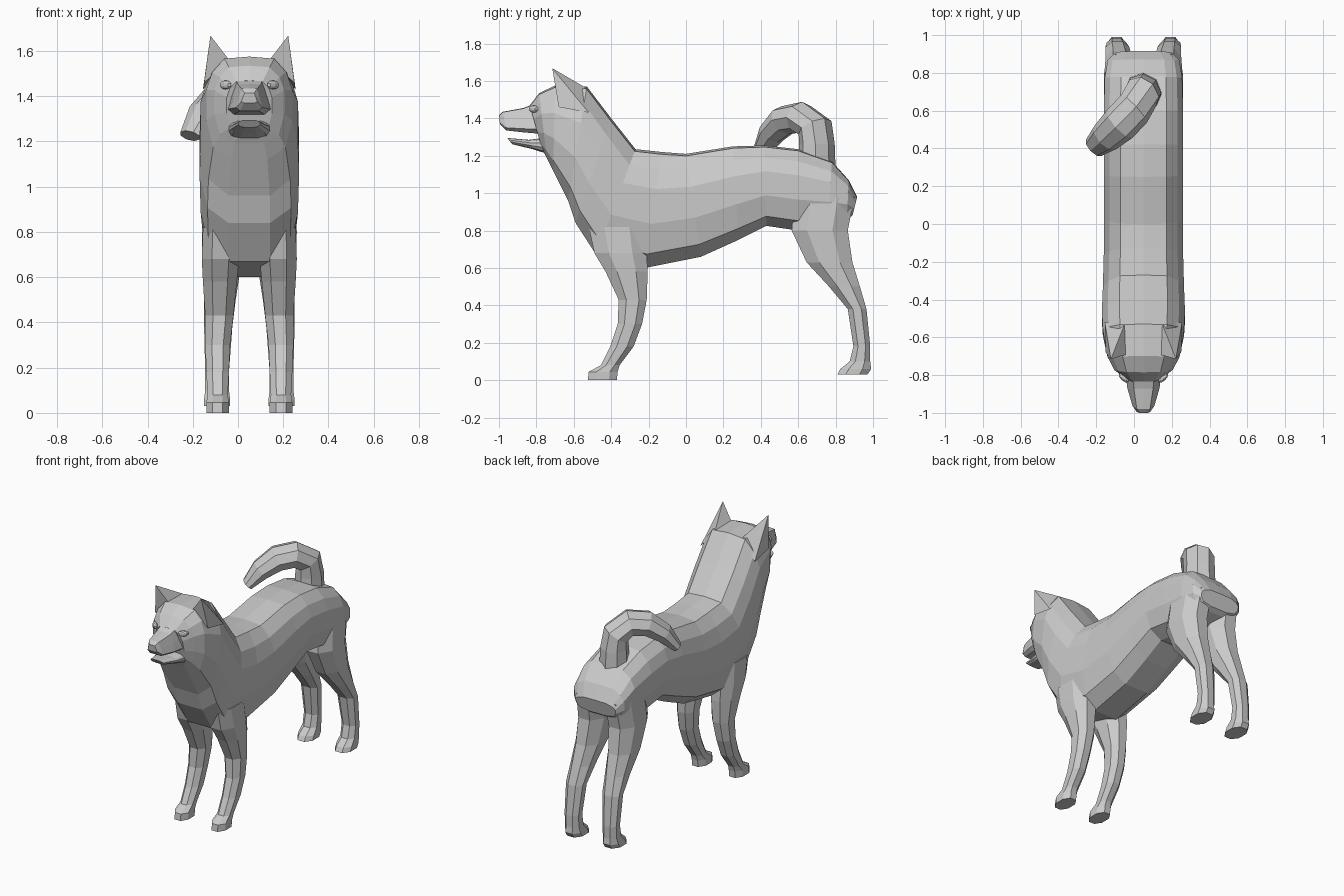
import bpy, bmesh, math
from mathutils import Vector

if "Cube" in bpy.data.objects:
    bpy.data.objects.remove(bpy.data.objects["Cube"])

CX = 0.05  # the body's plane of symmetry


def make(name, bm, mirror=False):
    bmesh.ops.recalc_face_normals(bm, faces=bm.faces)
    me = bpy.data.meshes.new(name)
    bm.to_mesh(me)
    bm.free()
    ob = bpy.data.objects.new(name, me)
    ob.location.x = CX
    bpy.context.collection.objects.link(ob)
    if mirror:
        m = ob.modifiers.new("mirror", 'MIRROR')
        m.use_mirror_merge = False
    return ob


def loft(name, rings, mirror=False):
    """Skin a list of equal-length point rings and cap both ends."""
    bm = bmesh.new()
    vs = [[bm.verts.new(p) for p in r] for r in rings]
    n = len(vs[0])
    for a, b in zip(vs, vs[1:]):
        for i in range(n):
            j = (i + 1) % n
            bm.faces.new((a[i], a[j], b[j], b[i]))
    bm.faces.new(vs[0])
    bm.faces.new(vs[-1])
    return make(name, bm, mirror)


def profile_ring(half, ty, tz, by, bz, w):
    """Symmetric section between a top and a bottom point, half width w."""
    full = half + [(-x, h) for x, h in reversed(half) if x]
    return [Vector((x * w, by + (ty - by) * h, bz + (tz - bz) * h)) for x, h in full]


def leg_ring(z, y0, y1, x0, x1):
    cx, cy, rx, ry = (x0 + x1) / 2, (y0 + y1) / 2, (x1 - x0) / 2, (y1 - y0) / 2
    k = 0.45
    oct_ = [(1, k), (k, 1), (-k, 1), (-1, k), (-1, -k), (-k, -1), (k, -1), (1, -k)]
    return [Vector((cx + a * rx, cy + b * ry, z)) for a, b in oct_]


TRUNK = [(0, 1), (.58, .98), (.86, .85), (1, .68), (1, .38), (.84, .12), (.42, 0), (0, 0)]
SNOUT = [(0, 1), (.6, .98), (.82, .55), (1, .15), (.7, 0), (0, 0)]

# head, neck and trunk: top y, z, bottom y, z, half width
body = [
    (-.835, 1.47, -.77, 1.235, .10),
    (-.785, 1.535, -.745, 1.19, .155),
    (-.70, 1.575, -.71, 1.12, .19),
    (-.53, 1.57, -.63, .96, .215),
    (-.40, 1.40, -.59, .84, .22),
    (-.27, 1.235, -.48, .67, .215),
    (-.13, 1.22, -.22, .60, .21),
    (0, 1.21, .08, .66, .21),
    (.25, 1.25, .28, .75, .21),
    (.42, 1.255, .43, .825, .21),
    (.60, 1.235, .60, .80, .21),
    (.78, 1.17, .76, .82, .205),
    (.87, 1.07, .86, .86, .19),
    (.915, .98, .89, .88, .15),
]
loft("body", [profile_ring(TRUNK, *r) for r in body])

# muzzle and lower jaw, with the open mouth between them
muzzle = [(-.78, 1.49, -.75, 1.315, .10), (-.87, 1.455, -.87, 1.325, .085),
          (-.98, 1.435, -.96, 1.335, .058), (-1.0, 1.415, -.995, 1.37, .035)]
loft("muzzle", [profile_ring(SNOUT, *r) for r in muzzle])
jaw = [(-.72, 1.30, -.71, 1.20, .10), (-.84, 1.285, -.82, 1.235, .08),
       (-.955, 1.295, -.93, 1.262, .048)]
loft("lower_jaw", [profile_ring(TRUNK, *r) for r in jaw])

# front legs: z, y range, x range
front = [(.82, -.52, -.22, .05, .205), (.68, -.49, -.21, .045, .21),
         (.58, -.43, -.205, .055, .205), (.43, -.36, -.21, .07, .195),
         (.30, -.365, -.235, .085, .195), (.18, -.405, -.28, .09, .19),
         (.08, -.455, -.355, .095, .185), (.045, -.52, -.365, .09, .19),
         (0, -.525, -.37, .09, .19)]
loft("front_leg", [leg_ring(*r) for r in front], True)

# hind legs
hind = [(.98, .58, .90, .015, .20), (.80, .565, .865, .02, .21),
        (.63, .645, .89, .04, .205), (.50, .765, .93, .06, .20),
        (.38, .865, .965, .075, .20), (.18, .895, .985, .09, .195),
        (.10, .875, .985, .09, .195), (.06, .825, .99, .085, .20),
        (.03, .81, .97, .085, .20)]
loft("hind_leg", [leg_ring(*r) for r in hind], True)

# ears: pointed pyramids running back into the neck
bm = bmesh.new()
tip = bm.verts.new((.172, -.715, 1.668))
base = [bm.verts.new(p) for p in ((.085, -.69, 1.555), (.20, -.68, 1.46),
                                  (.205, -.52, 1.43), (.10, -.53, 1.56))]
for i in range(4):
    bm.faces.new((tip, base[i], base[(i + 1) % 4]))
bm.faces.new(base)
make("ear", bm, True)

# eyes: flattened low-poly almonds
bm = bmesh.new()
bmesh.ops.create_uvsphere(bm, u_segments=8, v_segments=5, radius=1)
for v in bm.verts:
    x, y, z = v.co.x * .036, v.co.y * .016, v.co.z * .02
    c, s = math.cos(.75), math.sin(.75)
    v.co = (.105 + x * c - y * s, -.815 + x * s + y * c, 1.45 + z)
make("eye", bm, True)

# curled tail: centre point, side radius, height radius
path = [((0, .70, 1.12), .105, .095), ((0, .70, 1.26), .10, .09),
        ((-.005, .69, 1.35), .10, .09), ((-.05, .61, 1.405), .10, .085),
        ((-.125, .53, 1.39), .10, .08), ((-.20, .46, 1.32), .085, .065),
        ((-.262, .405, 1.225), .06, .035)]
side = Vector((.68, -.73, 0)).normalized()
pts = [Vector(p) for p, a, b in path]
rings = []
for i, (p, a, b) in enumerate(path):
    t = pts[min(i + 1, len(pts) - 1)] - pts[max(i - 1, 0)]
    n = side.cross(t).normalized()
    rings.append([pts[i] + side * a * math.cos(k * math.pi / 4)
                  + n * b * math.sin(k * math.pi / 4) for k in range(8)])
loft("tail", rings)
